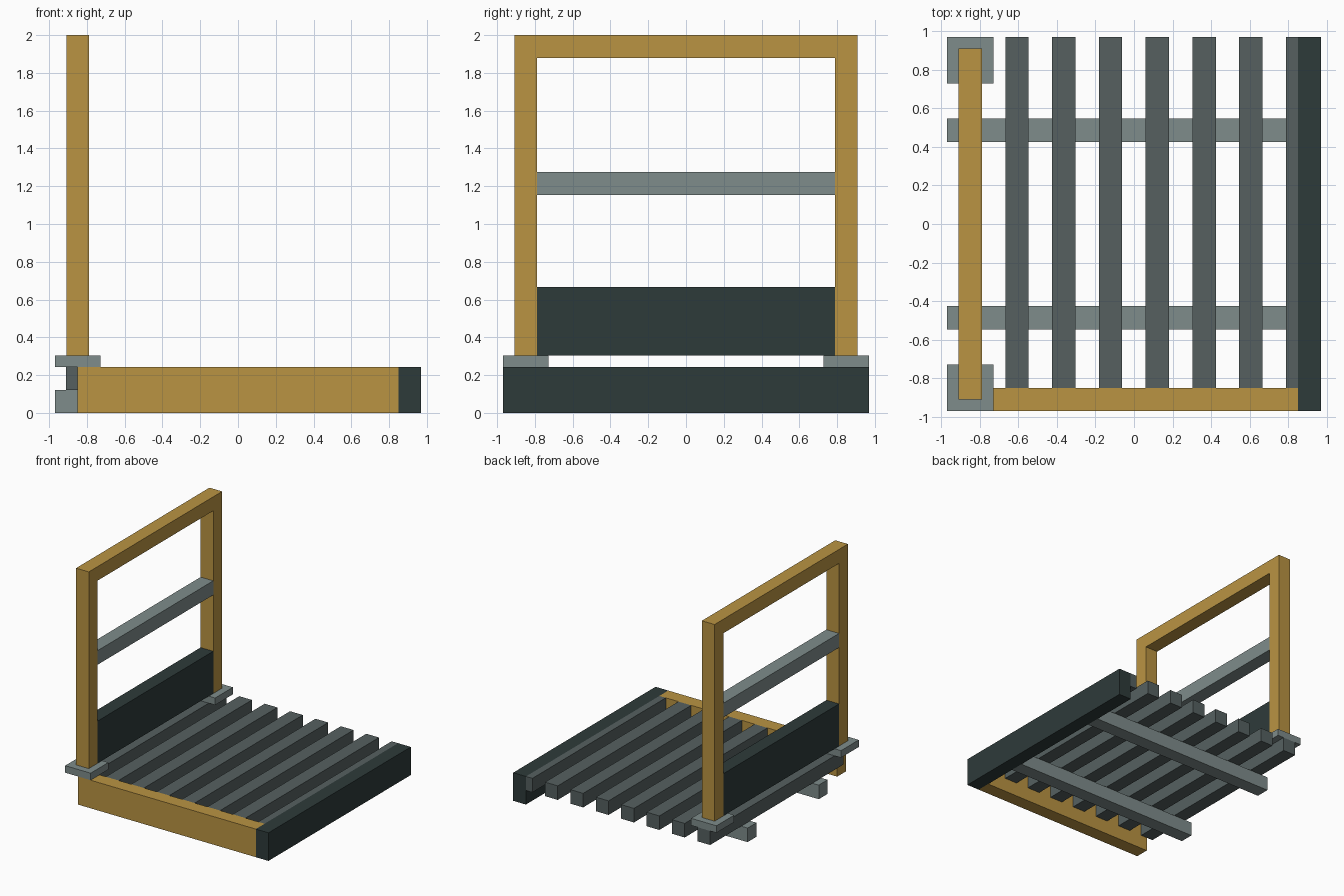
import bpy
import bmesh
from mathutils import Vector

if "Cube" in bpy.data.objects:
    bpy.data.objects.remove(bpy.data.objects["Cube"])


def material(name, rgb):
    m = bpy.data.materials.new(name)
    m.diffuse_color = (*rgb, 1.0)
    m.use_nodes = True
    m.node_tree.nodes["Principled BSDF"].inputs["Base Color"].default_value = m.diffuse_color
    return m


GOLD = material("golden timber", (0.49, 0.295, 0.055))
PALE = material("pale grey", (0.21, 0.262, 0.258))
SLATE = material("slate grey", (0.092, 0.118, 0.118))
DARK = material("dark green grey", (0.027, 0.043, 0.042))


def box(name, mat, x, y, z):
    """Box spanning the given (min, max) ranges."""
    bm = bmesh.new()
    bmesh.ops.create_cube(bm, size=1.0)
    lo, hi = Vector((x[0], y[0], z[0])), Vector((x[1], y[1], z[1]))
    for v in bm.verts:
        v.co = (lo + hi) / 2 + v.co * (hi - lo)
    mesh = bpy.data.meshes.new(name)
    bm.to_mesh(mesh)
    bm.free()
    mesh.materials.append(mat)
    ob = bpy.data.objects.new(name, mesh)
    bpy.context.collection.objects.link(ob)
    return ob


T = 0.1212            # timber thickness
E = 0.97              # half width of the deck
IN = E - T            # inner face of the edge boards
DECK = 2 * T          # top of the deck
PLATE = 2.5 * T       # top of the post plates
POST_X = (-0.909, -0.788)

# Joists under the deck
for side, y in (("front", -0.485), ("back", 0.485)):
    box(side + "_joist", PALE, (-E, IN), (y - T / 2, y + T / 2), (0, T))

# Deck slats; the last one butts against the end board
for i in range(8):
    x = -IN + i * 2 * T
    box(f"slat_{i + 1}", SLATE, (x - T / 2, min(x + T / 2, IN)), (-IN, E), (T, DECK))

# Edge boards
box("front_board", GOLD, (-IN, IN), (-E, -IN), (0, DECK))
box("end_board", DARK, (IN, E), (-E, E), (0, DECK))

# Guard rail posts standing on plates
for side, s in (("front", -1), ("back", 1)):
    box(side + "_plate", PALE, (-E, -E + 2 * T),
        sorted((s * E, s * (E - 2 * T))), (DECK, PLATE))
    box(side + "_post", GOLD, POST_X, sorted((s * 0.909, s * 0.788)), (PLATE, 2 - T))

# Rails and toe board between the posts
box("top_rail", GOLD, POST_X, (-0.909, 0.909), (2 - T, 2))
box("mid_rail", PALE, POST_X, (-0.788, 0.788), (1.153, 1.275))
box("toe_board", DARK, POST_X, (-0.788, 0.788), (PLATE, 0.667))
